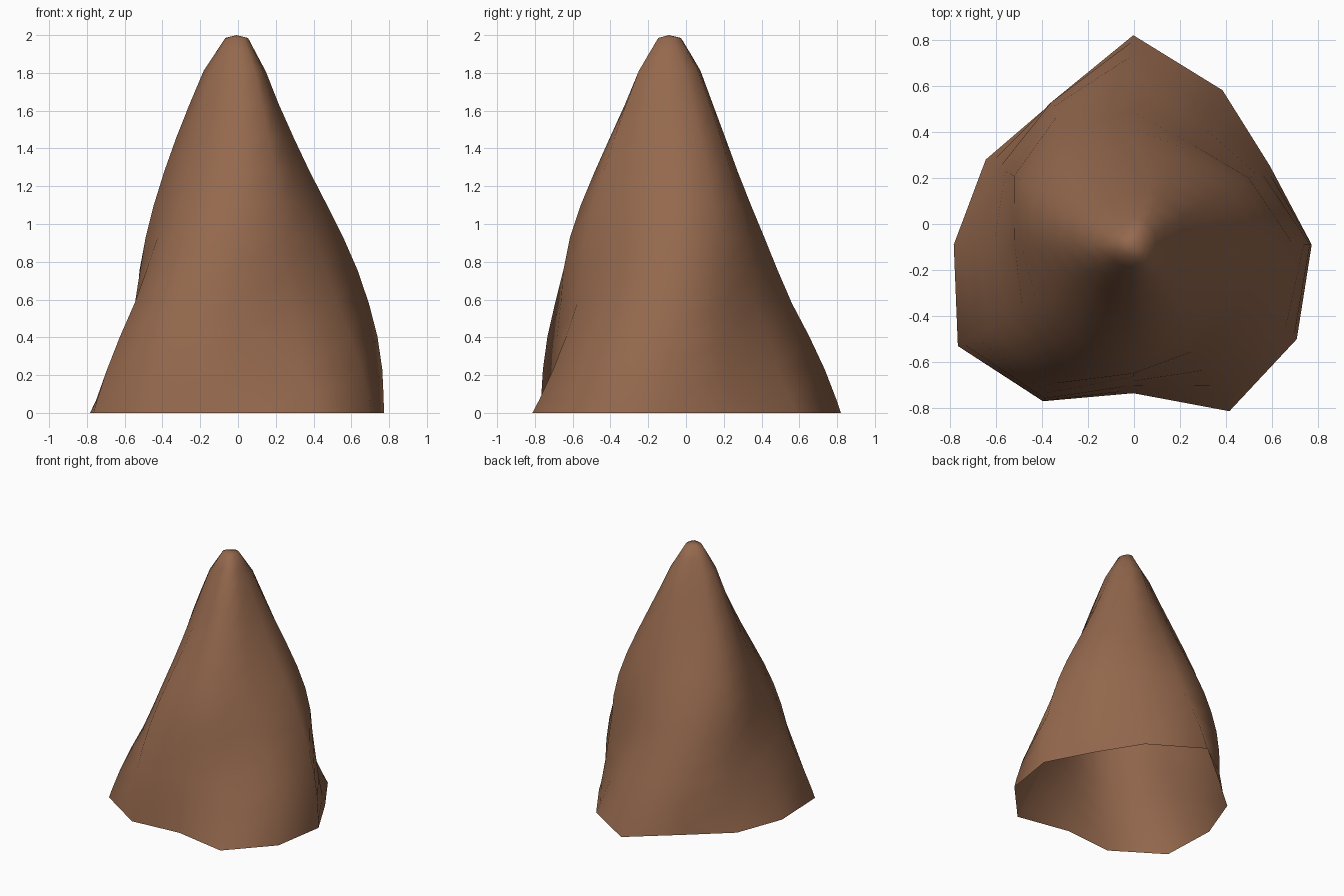
import bpy, bmesh, math

if "Cube" in bpy.data.objects:
    bpy.data.objects.remove(bpy.data.objects["Cube"])

# Mean radius and lobe depth of the spike by height: (z, radius, lobe)
PROFILE = [(0, .777, .09), (.2, .73, .085), (.4, .675, .08), (.6, .613, .077),
           (.8, .565, .06), (1.0, .50, .047), (1.2, .417, .038), (1.4, .335, .028),
           (1.6, .25, .022), (1.8, .17, .016), (1.985, .06, .004)]
# Uneven radii of the bottom rim, every 30 degrees from +x
RIM = [.775, .685, .775, .91, .71, .74, .78, .88, .785, .645, .835, .82]
# How full each side stays further up
SIDES = [1, .97, .98, 1.035, .94, 1, 1, 1, 1, .938, 1.03, .965]
HEIGHTS = [0, .07, .23, .405, .58, .755, .93, 1.1, 1.28, 1.455, 1.63, 1.81, 1.9, 1.985]
CX, CY = -.003, -.09
TWIST = math.radians(48)      # lobe rotation per unit of height


def sample(z):
    for (z0, r0, l0), (z1, r1, l1) in zip(PROFILE, PROFILE[1:]):
        if z <= z1:
            t = (z - z0) / (z1 - z0)
            return r0 + (r1 - r0) * t, l0 + (l1 - l0) * t
    return PROFILE[-1][1:]


def radius(a, z):
    r, lobe = sample(z)
    return r + lobe * math.cos(3 * (a - math.pi / 2 - TWIST * z))


# Twisted three-lobed spike, open underneath
bm = bmesh.new()
n = len(RIM)
rings = []
for z in HEIGHTS:
    ring = []
    for i in range(n):
        a = i * math.tau / n
        rim = RIM[i] / radius(a, 0)
        r = radius(a, z) * (SIDES[i] + (rim - SIDES[i]) * math.exp(-z / .25))
        ring.append(bm.verts.new((CX + r * math.cos(a), CY + r * math.sin(a), z)))
    rings.append(ring)
for lo, hi in zip(rings, rings[1:]):
    for i in range(n):
        j = (i + 1) % n
        bm.faces.new((lo[i], lo[j], hi[j], hi[i]))

# Rounded tip
tip = bm.verts.new((CX - .005, CY, 2.0))
for i in range(n):
    bm.faces.new((rings[-1][i], rings[-1][(i + 1) % n], tip))
for f in bm.faces:
    f.smooth = True

mesh = bpy.data.meshes.new("rock_spike")
bm.to_mesh(mesh)
bm.free()
brown = bpy.data.materials.new("earth brown")
brown.diffuse_color = (.30, .14, .075, 1)
brown.use_nodes = True
brown.node_tree.nodes["Principled BSDF"].inputs["Base Color"].default_value = brown.diffuse_color
mesh.materials.append(brown)
bpy.context.collection.objects.link(bpy.data.objects.new("rock_spike", mesh))
